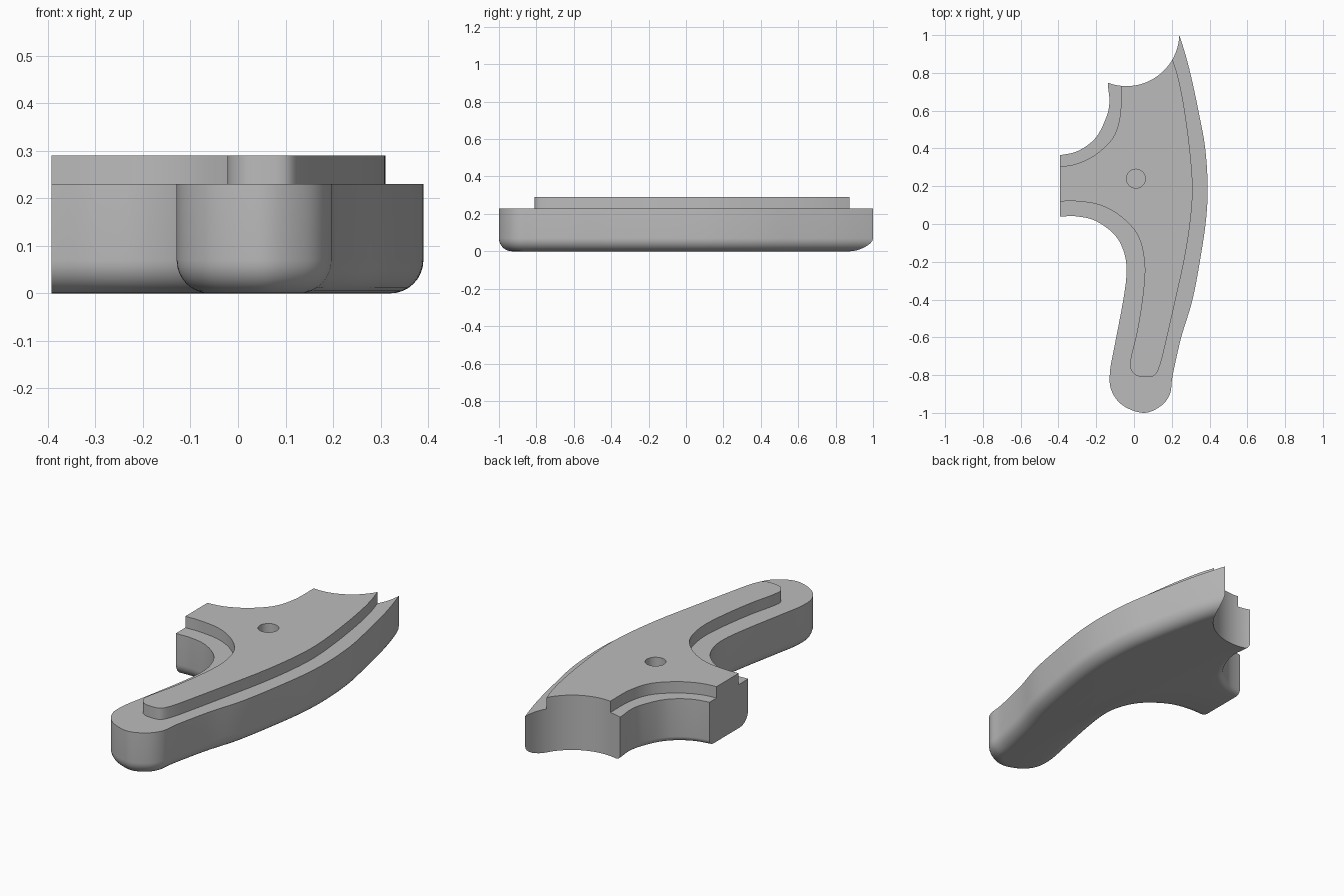
import bpy, bmesh, math
from mathutils import Vector

cube = bpy.data.objects.get("Cube")
if cube:
    bpy.data.objects.remove(cube, do_unlink=True)

grey = bpy.data.materials.new("plain grey")
grey.use_nodes = True
COLOUR = (0.5, 0.5, 0.5, 1)
grey.diffuse_color = COLOUR
grey.node_tree.nodes["Principled BSDF"].inputs["Base Color"].default_value = COLOUR

BODY_TOP, PLATE_TOP = 0.23, 0.29


def spline(points, steps=6):
    """Smooth curve through the points, with an outward normal at each sample."""
    p = [Vector(q) for q in points]
    p = [p[0] * 2 - p[1]] + p + [p[-1] * 2 - p[-2]]
    samples = []
    for i in range(1, len(p) - 2):
        a, b, c, d = p[i - 1:i + 3]
        for k in range(steps):
            t = k / steps
            samples.append((b * 2 + (c - a) * t + (a * 2 - b * 5 + c * 4 - d) * t ** 2
                            + (b * 3 - a - c * 3 + d) * t ** 3) / 2)
    samples.append(p[-2])
    result = []
    for i, q in enumerate(samples):
        along = samples[min(i + 1, len(samples) - 1)] - samples[max(i - 1, 0)]
        result.append((q, Vector((along.y, -along.x)).normalized()))
    return result


def slab(name, sides, bottom, top, layers=8):
    """Extruded outline; each side is (points, radius of its rounded bottom edge)."""
    rim = [(q, n, r) for points, r in sides for q, n in spline(points)]
    rounded = any(r for _, r in sides)
    bm = bmesh.new()
    rings = []
    for k in range(layers + 1 if rounded else 1):
        a = math.pi / 2 * k / layers
        ring = []
        for q, n, r in rim:
            e = q - n * r * (1 - math.sin(a))
            ring.append(bm.verts.new((e.x, e.y, bottom + r * (1 - math.cos(a)))))
        rings.append(ring)
    rings.append([bm.verts.new((q.x, q.y, top)) for q, n, r in rim])
    for low, high in zip(rings, rings[1:]):
        for i in range(len(rim)):
            j = (i + 1) % len(rim)
            bm.faces.new((low[i], low[j], high[j], high[i]))
    bm.faces.new(rings[0][::-1])
    bm.faces.new(rings[-1])
    mesh = bpy.data.meshes.new(name)
    bm.to_mesh(mesh)
    bm.free()
    mesh.materials.append(grey)
    obj = bpy.data.objects.new(name, mesh)
    bpy.context.collection.objects.link(obj)
    return obj


# Body: front hook, handle and long outer edge, then the back hook
body_front = [(-.5, .04), (-.39, .04), (-.3, .04), (-.2, .015), (-.1, -.06), (-.05, -.16),
              (-.04, -.27), (-.06, -.42), (-.1, -.63), (-.127, -.78), (-.12, -.88),
              (-.06, -.96), (.05, -1), (.14, -.965), (.19, -.9), (.205, -.8), (.25, -.6),
              (.31, -.4), (.355, -.16), (.382, .03), (.39, .2), (.377, .4), (.345, .58),
              (.293, .82), (.24, 1), (.205, 1.08)]
body_back = [(-.13, .85), (-.137, .735), (-.13, .65), (-.145, .57), (-.2, .46),
             (-.29, .39), (-.39, .365), (-.5, .36)]
body = slab("body", [(body_front, .07), (body_back, .03)], 0, BODY_TOP)

# Raised plate following the body at an inset
plate_front = [(-.5, .12), (-.39, .12), (-.3, .12), (-.18, .1), (-.07, .04), (.02, -.06),
               (.055, -.2), (.05, -.35), (.02, -.55), (-.015, -.7), (-.02, -.76),
               (.01, -.8), (.06, -.81), (.11, -.8), (.14, -.74), (.17, -.62), (.22, -.4),
               (.27, -.17), (.3, .03), (.31, .2), (.295, .4), (.265, .62), (.235, .77),
               (.2, .885), (.16, 1)]
plate_back = [(-.07, .85), (-.07, .73), (-.073, .58), (-.11, .46), (-.2, .37),
              (-.3, .32), (-.39, .305), (-.5, .3)]
plate = slab("raised_plate", [(plate_front, 0), (plate_back, 0)], BODY_TOP, PLATE_TOP)

# Cutters: concave back end, flat hook end and blind pin hole
cutters = []
for name, radius, x, y, low, sides in (("end_cutter", .28, -.04, 1.01, -.5, 128),
                                       ("hole_cutter", .05, .01, .24, .1, 48)):
    bpy.ops.mesh.primitive_cylinder_add(vertices=sides, radius=radius, depth=1,
                                        location=(x, y, low + .5))
    bpy.context.object.name = name
    cutters.append(bpy.context.object)
bpy.ops.mesh.primitive_cube_add(size=1, location=(-.892, .2, .1))
bpy.context.object.name = "side_cutter"
cutters.append(bpy.context.object)

for obj in (body, plate):
    bpy.ops.object.select_all(action='DESELECT')
    obj.select_set(True)
    bpy.context.view_layer.objects.active = obj
    for cutter in cutters:
        cut = obj.modifiers.new(cutter.name, 'BOOLEAN')
        cut.operation = 'DIFFERENCE'
        cut.solver = 'EXACT'
        cut.object = cutter
        bpy.ops.object.modifier_apply(modifier=cut.name)
    bpy.ops.object.shade_smooth_by_angle(angle=math.radians(30))

for cutter in cutters:
    bpy.data.objects.remove(cutter, do_unlink=True)
